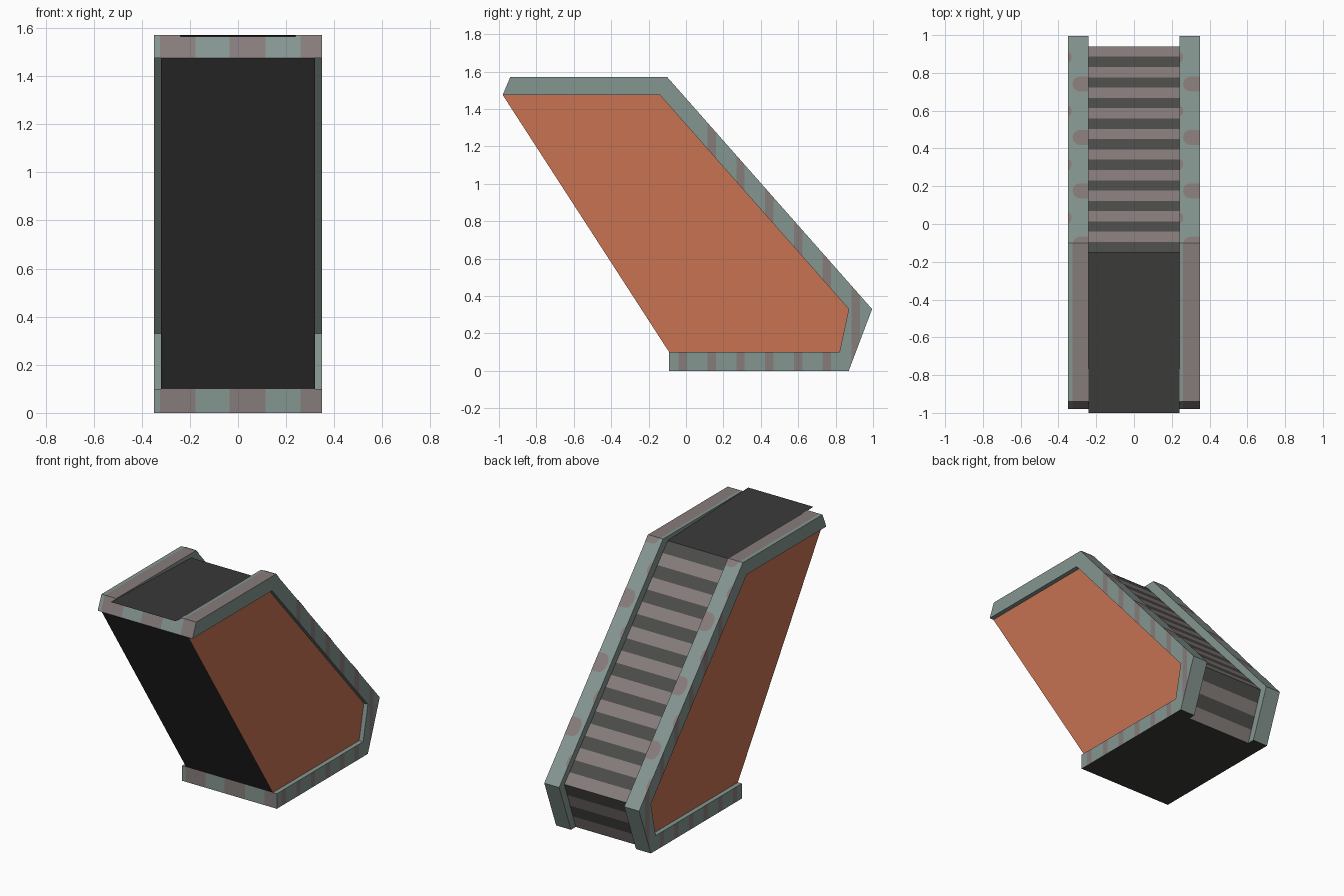
import bpy, bmesh, math
from mathutils import Vector

if "Cube" in bpy.data.objects:
    bpy.data.objects.remove(bpy.data.objects["Cube"])


def material(name, rgb):
    m = bpy.data.materials.new(name)
    m.diffuse_color = (*rgb, 1)
    m.use_nodes = True
    m.node_tree.nodes["Principled BSDF"].inputs["Base Color"].default_value = m.diffuse_color
    return m


MATS = [material("grey_teal", (0.235, 0.305, 0.285)),
        material("mauve_grey", (0.24, 0.203, 0.196)),
        material("dark_grey", (0.072, 0.072, 0.069)),
        material("near_black", (0.042, 0.042, 0.041)),
        material("orange", (0.57, 0.17, 0.083))]
TEAL, MAUVE, DARK, BLACK, ORANGE = range(5)
PITCH = 0.0545          # tread stripe spacing in y


def finish(name, bm, rule, cuts=()):
    """Cut the mesh along axis planes, colour each face by rule, make the object."""
    bmesh.ops.recalc_face_normals(bm, faces=bm.faces)
    for axis, value in cuts:
        co, no = Vector(), Vector()
        co[axis], no[axis] = value, 1
        bmesh.ops.bisect_plane(bm, geom=bm.verts[:] + bm.edges[:] + bm.faces[:],
                               plane_co=co, plane_no=no)
    bm.normal_update()
    for f in bm.faces:
        f.material_index = rule(f.calc_center_median(), f.normal)
    me = bpy.data.meshes.new(name)
    bm.to_mesh(me)
    bm.free()
    for m in MATS:
        me.materials.append(m)
    ob = bpy.data.objects.new(name, me)
    bpy.context.collection.objects.link(ob)
    return ob


def prism(profile, x0, x1, caps=True):
    """Extrude a (y, z) profile along x."""
    bm = bmesh.new()
    a, b = ([bm.verts.new((x, y, z)) for y, z in profile] for x in (x0, x1))
    n = len(profile)
    for i in range(n):
        j = (i + 1) % n
        bm.faces.new((a[i], a[j], b[j], b[i]))
    if caps:
        bm.faces.new(a)
        bm.faces.new(b)
    return bm


# Stripes running across x on the front bars and top rails
X_EDGES = [-0.325, -0.176, -0.035, 0.114, 0.26]


def x_stripe(x):
    return MAUVE if sum(x > e for e in X_EDGES) % 2 else TEAL


# Side frames: a C-shaped band between an outer and an inner outline
OUTER = [(-0.94, 1.57), (-0.10, 1.57), (0.995, 0.33), (0.87, 0), (-0.09, 0)]
INNER = [(-0.98, 1.475), (-0.14, 1.475), (0.87, 0.33), (0.82, 0.10), (-0.09, 0.10)]
BARS = [0.885 - 0.154 * k for k in range(7)]


def frame_rule(c, n):
    if n.z < -0.9 and c.z < 0.01:
        return BLACK
    if abs(n.x) > 0.9 and abs(c.x) > 0.3:
        on_bar = any(b < c.y < b + 0.045 for b in BARS)
        return MAUVE if on_bar and (c.y > 0.1 or c.z < 0.11) else TEAL
    on_top = n.z > 0.9 and c.z > 1.5
    return x_stripe(c.x) if on_top or n.y < -0.85 and (c.z < 0.1 or c.z > 1.5) else TEAL


for label, s in (("left", -1), ("right", 1)):
    bm = bmesh.new()
    rows = []
    for o, i in zip(OUTER, INNER):
        rows.append([bm.verts.new((s * x, *p)) for x, p in
                     ((0.24, o), (0.35, o), (0.35, i), (0.24, i))])
    for r, q in zip(rows, rows[1:]):
        for k in range(4):
            m = (k + 1) % 4
            bm.faces.new((r[k], r[m], q[m], q[k]))
    bm.faces.new(rows[0])
    bm.faces.new(rows[-1])
    cuts = [(0, x) for x in X_EDGES if abs(x) > 0.24]
    cuts += [(1, b + d) for b in BARS for d in (0, 0.045)]
    finish(label + "_frame", bm, frame_rule, cuts)

# Body with orange side panels
finish("side_panels", prism(INNER, -0.32, 0.32),
       lambda c, n: ORANGE if abs(n.x) > 0.9 else BLACK)

# Recessed centre: striped belt, back, base and front bars
CENTRE = [(-0.98, 1.475), (-0.942, 1.565), (-0.15, 1.54), (0.94, 0.33),
          (0.82, 0), (-0.09, 0), (-0.09, 0.10)]


def centre_rule(c, n):
    if n.y > 0.3:
        if c.z > 0.33:
            return (MAUVE, DARK)[int((0.94 - c.y) / PITCH) % 2]
        return (DARK, MAUVE)[int((0.33 - c.z) / 0.0825) % 2]
    if n.y < -0.5 and (c.z < 0.1 or c.z > 1.476):
        return x_stripe(c.x)
    return BLACK


cuts = [(0, x) for x in X_EDGES if abs(x) < 0.24]
cuts += [(1, 0.94 - PITCH * k) for k in range(1, 20)]
cuts += [(2, 0.33 - 0.0825 * k) for k in range(4)]
finish("striped_belt", prism(CENTRE, -0.24, 0.24, caps=False), centre_rule, cuts)

# Thin top plate overhanging the front
bm = bmesh.new()
bm.faces.new([bm.verts.new(p) for p in ((-0.24, -1, 1.57), (0.24, -1, 1.57),
                                        (0.24, -0.15, 1.541), (-0.24, -0.15, 1.541))])
finish("top_plate", bm, lambda c, n: BLACK)

# Rounded patches painted on the sloping rails
TOP, END = Vector((0, -0.10, 1.57)), Vector((0, 0.995, 0.33))


def patch(name, x_flat, x_tip, y, half):
    """Patch with a straight edge at x_flat and a rounded end at x_tip."""
    d = 1 if x_tip > x_flat else -1
    r = min(half, abs(x_tip - x_flat))
    pts = [(x_flat, y + half), (x_flat, y - half)]
    for k in range(9):
        a = -math.pi / 2 + math.pi * k / 8
        pts.append((x_tip - d * r + d * r * math.cos(a), y + half * math.sin(a)))
    bm = bmesh.new()
    vs = []
    for px, py in pts:
        py = max(py, TOP.y)
        p = TOP.lerp(END, (py - TOP.y) / (END.y - TOP.y))
        vs.append(bm.verts.new((px, p.y + 0.0015, p.z + 0.0015)))
    f = bm.faces.new(vs)
    f.normal_update()
    bmesh.ops.remove_doubles(bm, verts=bm.verts[:], dist=0.0005)
    ob = finish(name, bm, lambda c, n: MAUVE)
    if ob.data.polygons[0].normal.z < 0:
        ob.data.flip_normals()


for k in range(4):
    y = 0.74 - 0.283 * k
    patch(f"left_patch_{k}", -0.24, -0.325, y, 0.04)
    patch(f"right_patch_{k}", 0.35, 0.26, y, 0.04)
    patch(f"left_edge_patch_{k}", -0.35, -0.33, y + 0.14, 0.028)
    patch(f"right_edge_patch_{k}", 0.24, 0.26, y + 0.14, 0.028)
